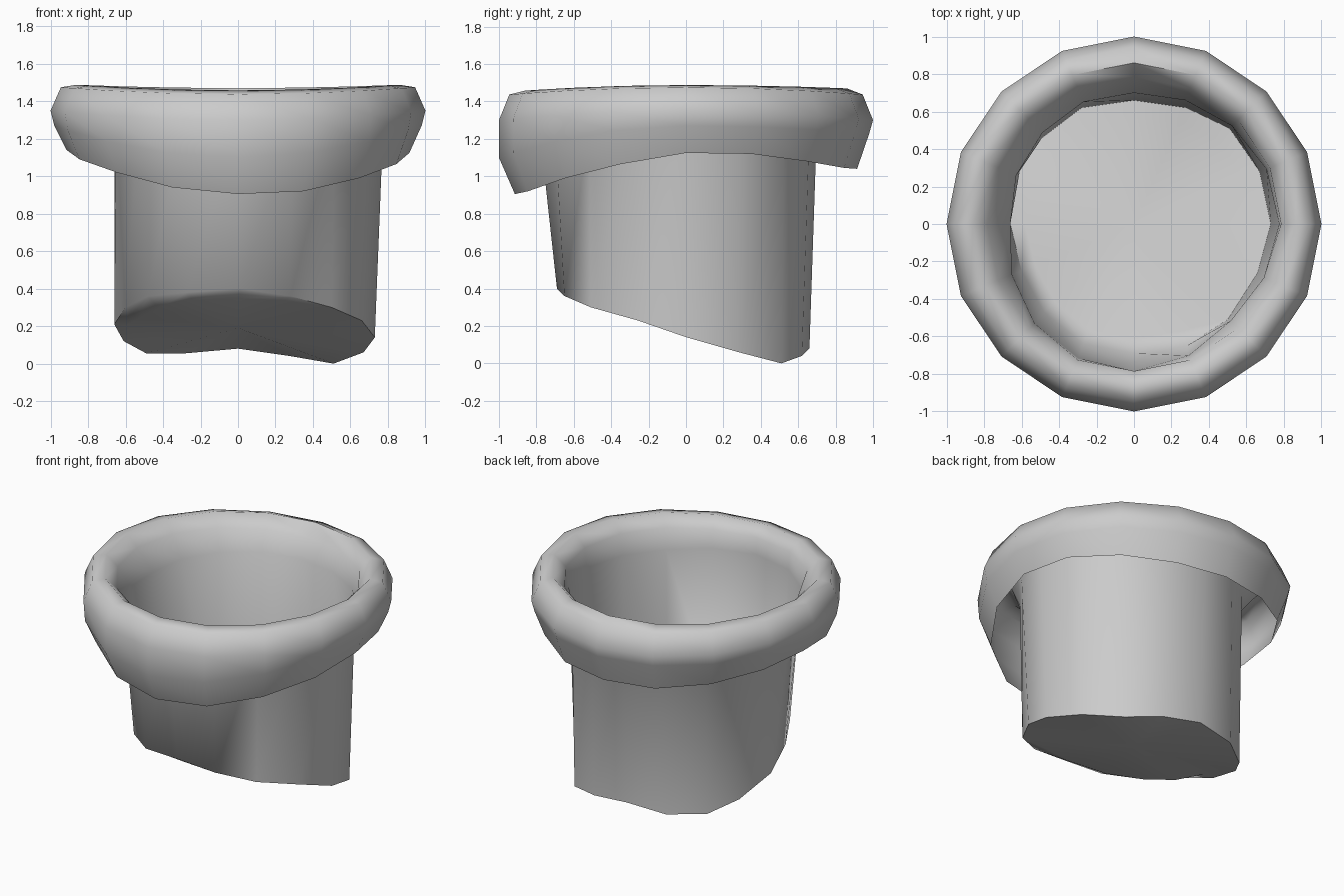
import bpy, bmesh
from math import cos, sin, tau, radians

if "Cube" in bpy.data.objects:
    bpy.data.objects.remove(bpy.data.objects["Cube"])

N = 16  # sides, counter-clockwise from +x


def ring(bm, points):
    return [bm.verts.new(p) for p in points]


def polar(radius, height):
    """Ring of points from radius and height functions of the side index."""
    return [(radius(i) * cos(tau * i / N), radius(i) * sin(tau * i / N), height(i))
            for i in range(N)]


def bridge(bm, a, b):
    for i in range(N):
        j = (i + 1) % N
        bm.faces.new((a[i], a[j], b[j], b[i]))


def front(i):
    return max(0, -sin(tau * i / N)) ** 2


def side(i):
    return abs(cos(tau * i / N)) ** 2


# Slanted, uneven foot of the tube
foot = [(.73, 0, .14), (.67, .28, .06), (.51, .51, 0), (.28, .62, .04),
        (0, .66, .08), (-.28, .62, .055), (-.49, .46, .055), (-.61, .28, .12),
        (-.66, 0, .21), (-.60, -.25, .30), (-.48, -.47, .36), (-.27, -.64, .38),
        (.01, -.69, .40), (.28, -.65, .36), (.50, -.51, .30), (.66, -.26, .23)]
# Radius of the tube mouth, and height of the flared hem, by side
mouth = [.775, .765, .74, .715, .70, .705, .69, .68,
         .66, .705, .75, .775, .785, .76, .73, .75]
hem = [1.125, 1.12, 1.08, 1.045, 1.04, 1.045, 1.08, 1.12,
       1.14, 1.09, 1.02, .94, .905, .92, .99, 1.065]


def floor_point(x, y, z):
    """Floor just inside the foot: level with it behind, bulging down in front."""
    level = z * .88 + .19 * .12
    return (x * .88, y * .88, min(level, .185 - .235 * y) if y < 0 else level)


bm = bmesh.new()

# Floor, tube wall, rolled rim and hanging skirt form one continuous shell
inner_floor = ring(bm, [floor_point(*p) for p in foot])
rings = [
    inner_floor,
    ring(bm, foot),
    ring(bm, polar(lambda i: mouth[i], lambda i: 1.27)),
    ring(bm, polar(lambda i: .785, lambda i: 1.39 + .02 * side(i))),
    ring(bm, polar(lambda i: .86, lambda i: 1.47 + .018 * side(i) - .012 * front(i))),
    ring(bm, polar(lambda i: .945, lambda i: 1.437 + .038 * side(i))),
    ring(bm, polar(lambda i: 1.0, lambda i: 1.30 + .05 * side(i))),
    ring(bm, polar(lambda i: .98 + .02 * front(i), lambda i: 1.23 + .04 * side(i) - .13 * front(i))),
    ring(bm, polar(lambda i: .915, lambda i: hem[i])),
]
for a, b in zip(rings, rings[1:]):
    bridge(bm, a, b)

# Floor fan
centre = bm.verts.new((0, 0, .19))
for i in range(N):
    bm.faces.new((centre, inner_floor[(i + 1) % N], inner_floor[i]))

bmesh.ops.recalc_face_normals(bm, faces=bm.faces)
mesh = bpy.data.meshes.new("rimmed_pot")
bm.to_mesh(mesh)
bm.free()
mesh.shade_smooth()
mesh.set_sharp_from_angle(angle=radians(66))
pot = bpy.data.objects.new("rimmed_pot", mesh)
bpy.context.collection.objects.link(pot)
